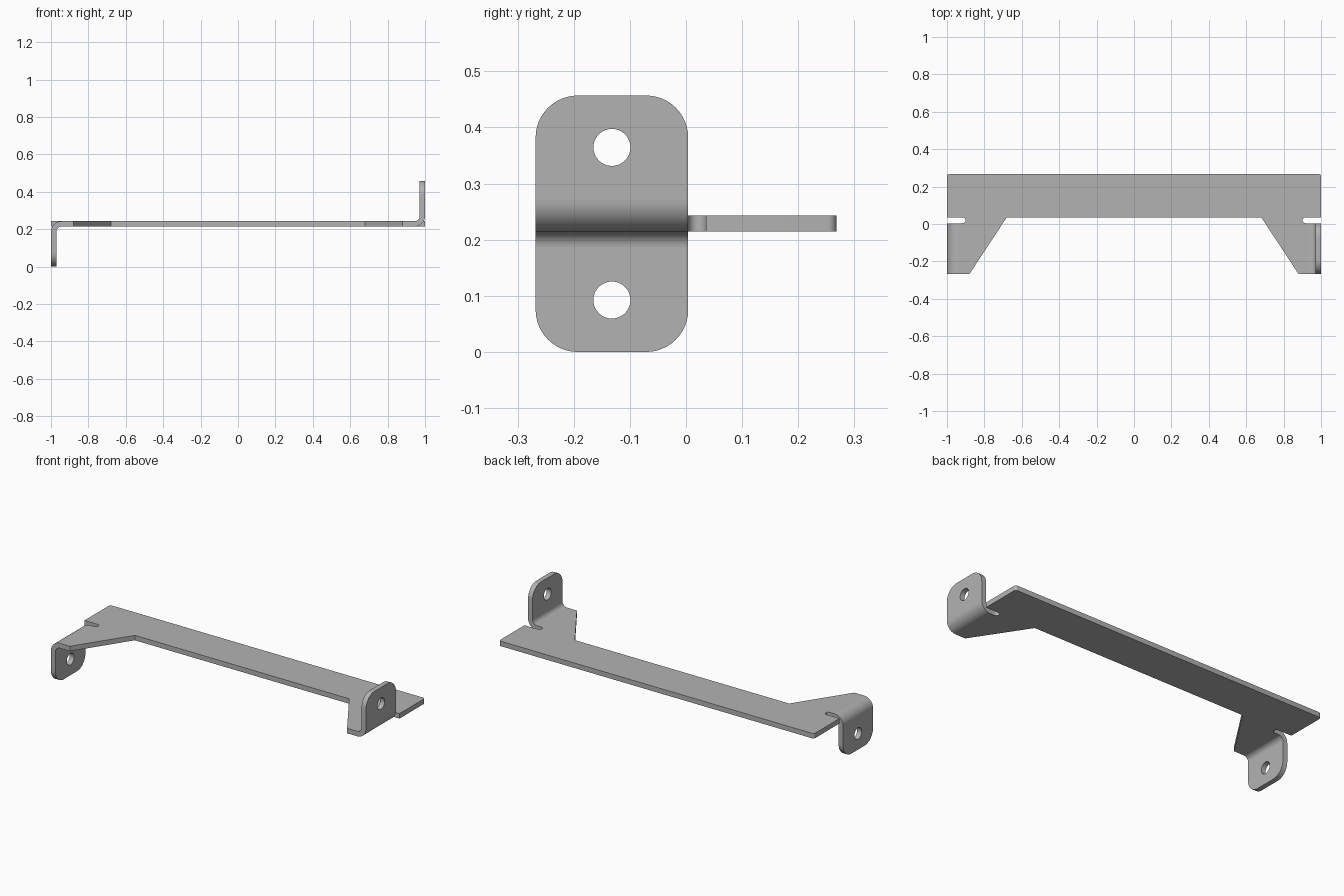
import bpy, bmesh
from math import radians, pi, cos, sin
from mathutils import Matrix

if "Cube" in bpy.data.objects:
    bpy.data.objects.remove(bpy.data.objects["Cube"], do_unlink=True)

T = 0.0285              # sheet thickness
HALF = T / 2
R = 0.057               # outer bend radius
MID = 0.2285            # height of the sheet's middle plane
BACK, FRONT = 0.268, -0.268
TAB_END, BODY_FRONT = 0.004, 0.036

steel = bpy.data.materials.new("grey_steel")
steel.use_nodes = True
grey = (0.45, 0.45, 0.45, 1)
steel.diffuse_color = grey
steel.node_tree.nodes["Principled BSDF"].inputs["Base Color"].default_value = grey


def arc(cx, cy, r, start, end, steps=12):
    angles = [radians(start + (end - start) * i / steps) for i in range(steps + 1)]
    return [(cx + r * cos(a), cy + r * sin(a)) for a in angles]


def sheet(name, outlines, depth, matrix):
    """Fill flat outlines (later ones cut holes), extrude them and place the part."""
    curve = bpy.data.curves.new(name, "CURVE")
    curve.dimensions = "2D"
    curve.fill_mode = "BOTH"
    curve.extrude = depth / 2
    for points in outlines:
        spline = curve.splines.new("POLY")
        spline.points.add(len(points) - 1)
        for p, (x, y) in zip(spline.points, points):
            p.co = (x, y, 0, 1)
        spline.use_cyclic_u = True
    temp = bpy.data.objects.new(name + "_outline", curve)
    mesh = bpy.data.meshes.new_from_object(temp)
    bpy.data.objects.remove(temp)
    bpy.data.curves.remove(curve)
    bm = bmesh.new()
    bm.from_mesh(mesh)
    bmesh.ops.remove_doubles(bm, verts=bm.verts, dist=1e-5)
    bm.transform(Matrix.Translation((0, 0, MID)) @ matrix)
    bmesh.ops.recalc_face_normals(bm, faces=bm.faces)
    bm.to_mesh(mesh)
    bm.free()
    mesh.name = name
    mesh.materials.clear()
    mesh.materials.append(steel)
    mesh.shade_smooth()
    mesh.set_sharp_from_angle(angle=radians(30))
    obj = bpy.data.objects.new(name, mesh)
    bpy.context.collection.objects.link(obj)


# Flat plate with arms and relief slots: one half, then its mirror image
slot_r = (BODY_FRONT - TAB_END) / 2
half = [(0.68, BODY_FRONT), (0.88, FRONT), (1 - R, FRONT), (1 - R, TAB_END)]
half += arc(0.901 + slot_r, TAB_END + slot_r, slot_r, 270, 90)
half += [(1, BODY_FRONT)] + arc(0.985, BACK - 0.015, 0.015, 0, 90, 6)
plate = half + [(-x, y) for x, y in reversed(half)]
sheet("plate", [plate], T, Matrix())

# Bend and mounting tab: the left turns up, the right is the same turned over
width = TAB_END - FRONT
mid_y = (TAB_END + FRONT) / 2
bend = arc(1 - R, R - HALF, R, 270, 360) + arc(1 - R, R - HALF, R - T, 360, 270)
base, top, corner = R - HALF, MID, 0.075
tab = [(FRONT, base), (TAB_END, base)]
tab += arc(TAB_END - corner, top - corner, corner, 0, 90)
tab += arc(FRONT + corner, top - corner, corner, 90, 180)
hole = arc(mid_y, 0.136, 0.033, 0, 350, 35)

along_y = Matrix.Translation((0, mid_y, 0)) @ Matrix.Rotation(pi / 2, 4, "X")
facing_x = Matrix(((0, 0, 1, 1 - HALF), (1, 0, 0, 0), (0, 1, 0, 0), (0, 0, 0, 1)))
for side, turn in (("left", 0), ("right", pi)):
    flip = Matrix.Rotation(turn, 4, "Y")
    sheet(side + "_bend", [bend], width, flip @ along_y)
    sheet(side + "_tab", [tab, hole], T, flip @ facing_x)
